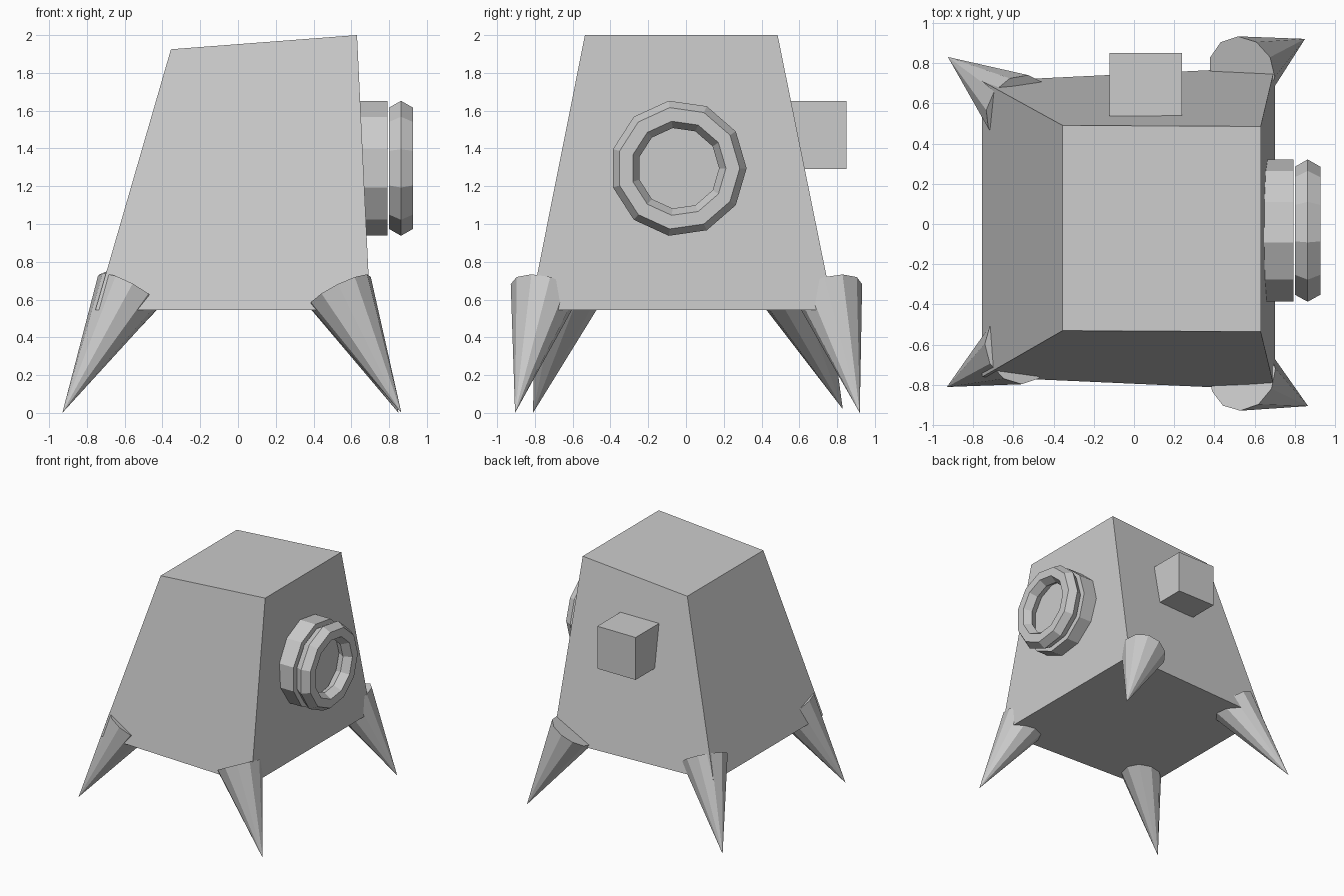
import bpy
import bmesh
from math import pi
from mathutils import Vector

cube = bpy.data.objects.get("Cube")
if cube:
    bpy.data.objects.remove(cube, do_unlink=True)

# One plain grey for everything
COLOUR = (0.6, 0.6, 0.6, 1)
grey = bpy.data.materials.new("plain_grey")
grey.use_nodes = True
grey.diffuse_color = COLOUR
bsdf = next(n for n in grey.node_tree.nodes if n.type == "BSDF_PRINCIPLED")
bsdf.inputs["Base Color"].default_value = COLOUR

SIDES = 11


def finish(name):
    """Name the active object and give it the grey."""
    obj = bpy.context.object
    obj.name = obj.data.name = name
    obj.data.materials.clear()
    obj.data.materials.append(grey)
    return obj


# Tapered body: a cube whose corners are moved to an uneven frustum
# key: (right?, back?, top?)
corners = {
    (0, 0, 0): (-0.755, -0.76, 0.545), (1, 0, 0): (0.70, -0.825, 0.545),
    (0, 1, 0): (-0.755, 0.71, 0.545), (1, 1, 0): (0.70, 0.78, 0.545),
    (0, 0, 1): (-0.355, -0.53, 1.925), (1, 0, 1): (0.63, -0.535, 2),
    (0, 1, 1): (-0.355, 0.49, 1.925), (1, 1, 1): (0.63, 0.485, 2),
}
bpy.ops.mesh.primitive_cube_add()
body = finish("body")
for v in body.data.vertices:
    v.co = corners[tuple(int(c > 0) for c in v.co)]

# Box on the back
bpy.ops.mesh.primitive_cube_add(size=0.36, location=(0.058, 0.67, 1.47))
finish("back_box")

# Round port on the side: solid drum with a faceted ring in front of it
bpy.ops.mesh.primitive_cylinder_add(
    vertices=SIDES, radius=0.36, depth=0.2,
    location=(0.692, -0.04, 1.295), rotation=(0, pi / 2, 0))
finish("port_drum")
bpy.ops.mesh.primitive_torus_add(
    major_segments=SIDES, minor_segments=6,
    major_radius=0.288, minor_radius=0.073,
    location=(0.863, -0.04, 1.295), rotation=(pi / 2, 0, pi / 2))
finish("port_ring")


def leg(name, base, tip):
    """Cone from a base centre under the body to a pointed foot."""
    base, tip = Vector(base), Vector(tip)
    axis = tip - base
    bpy.ops.mesh.primitive_cone_add(
        vertices=SIDES, radius1=0.182, radius2=0, depth=axis.length,
        location=(base + tip) / 2,
        rotation=axis.to_track_quat("Z", "Y").to_euler())
    finish(name)


# Four splayed spike legs
leg("front_left_leg", (0.54, -0.75, 0.645), (0.865, -0.905, 0))
leg("front_right_leg", (-0.58, -0.62, 0.645), (-0.93, -0.81, 0))
leg("back_left_leg", (0.535, 0.755, 0.645), (0.85, 0.92, 0))
leg("back_right_leg", (-0.575, 0.57, 0.645), (-0.925, 0.83, 0.02))
